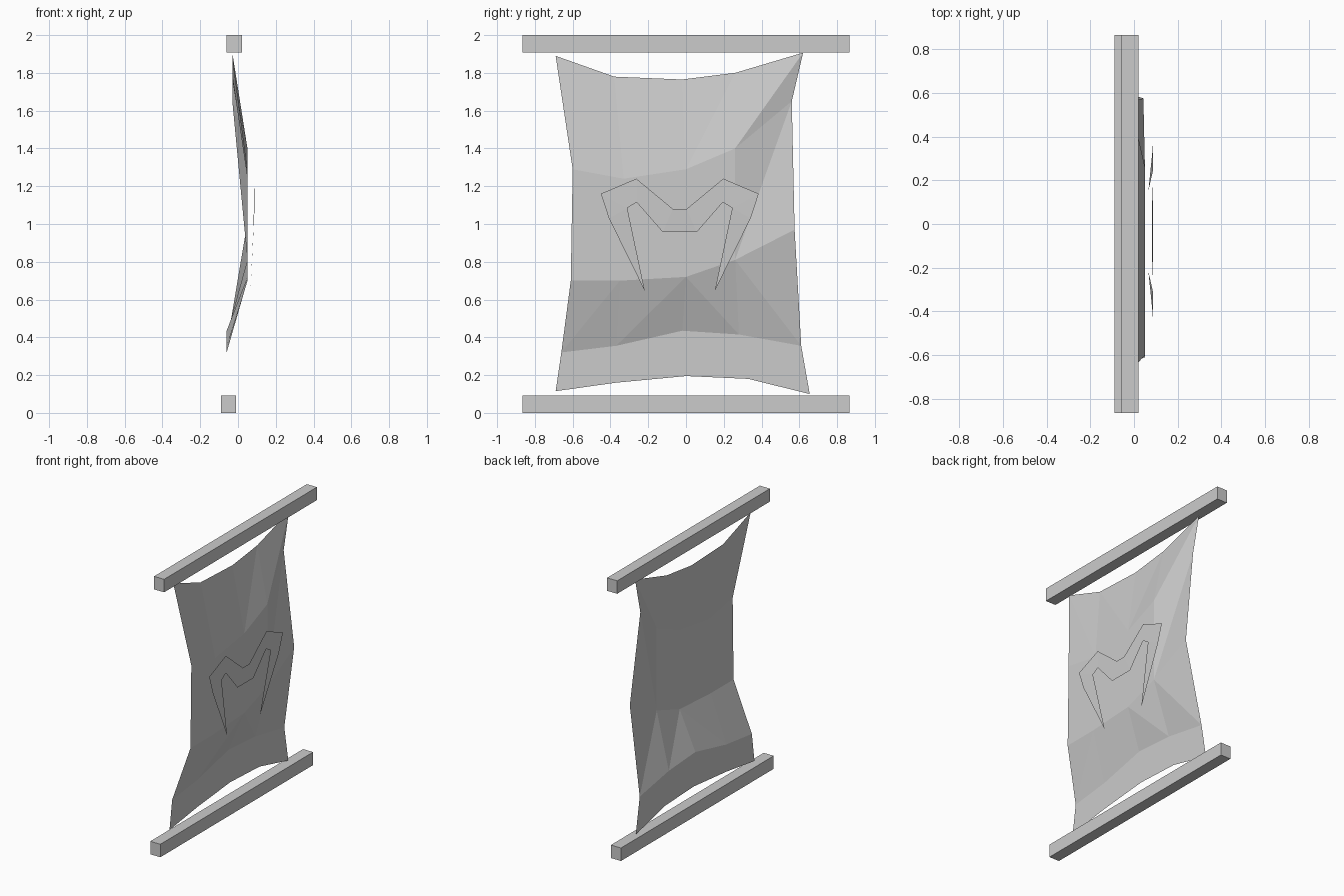
import bpy
import bmesh

cube = bpy.data.objects.get("Cube")
if cube:
    bpy.data.objects.remove(cube, do_unlink=True)

grey = bpy.data.materials.new("plain grey")
grey.use_nodes = True
colour = (0.6, 0.6, 0.6, 1)
grey.diffuse_color = colour
grey.node_tree.nodes["Principled BSDF"].inputs["Base Color"].default_value = colour


def make_object(name, bm):
    mesh = bpy.data.meshes.new(name)
    bm.to_mesh(mesh)
    bm.free()
    mesh.materials.append(grey)
    obj = bpy.data.objects.new(name, mesh)
    bpy.context.collection.objects.link(obj)
    return obj


def make_bar(name, x, z):
    bm = bmesh.new()
    bmesh.ops.create_cube(bm, size=1)
    bmesh.ops.scale(bm, vec=(0.08, 1.73, 0.093), verts=bm.verts)
    bmesh.ops.translate(bm, vec=(x, 0, z), verts=bm.verts)
    return make_object(name, bm)


# Wooden rails above and below the cloth
make_bar("top_rail", -0.02, 1.9535)
make_bar("bottom_rail", -0.05, 0.0465)

# Cloth rows from bottom to top: depth, then (y, z) across the width
rows = [
    (-0.06, [(-0.69, 0.115), (-0.37, 0.16), (0, 0.195), (0.33, 0.18), (0.655, 0.1)]),
    (-0.06, [(-0.66, 0.32), (-0.37, 0.355), (-0.02, 0.435), (0.28, 0.415), (0.61, 0.355)]),
    (0.05, [(-0.61, 0.7), (-0.35, 0.7), (0, 0.72), (0.26, 0.81), (0.575, 0.97)]),
    (0.05, [(-0.6, 1.29), (-0.33, 1.24), (0, 1.29), (0.26, 1.4), (0.56, 1.65)]),
    (-0.03, [(-0.69, 1.89), (-0.38, 1.78), (-0.02, 1.765), (0.26, 1.8), (0.62, 1.907)]),
]
bm = bmesh.new()
grid = [[bm.verts.new((x, y, z)) for y, z in points] for x, points in rows]
grid[3][-1].co.x = -0.03    # pulled-back fold under the upper corner
grid[2][-1].co.x = 0.043
for r in range(len(grid) - 1):
    for c in range(4):
        low_l, low_r = grid[r][c:c + 2]
        up_l, up_r = grid[r + 1][c:c + 2]
        # Creases fan towards the middle, reversed in the upper half
        if (c < 2) == (r < 2):
            triangles = [(low_l, low_r, up_r), (low_l, up_r, up_l)]
        else:
            triangles = [(low_l, low_r, up_l), (low_r, up_r, up_l)]
        for triangle in triangles:
            bm.faces.new(triangle)
make_object("cloth", bm)

# Emblem: half of a horned arch floating just in front of the cloth
outer = [(0.185, 0.645), (0.375, 1.03), (0.418, 1.16), (0.23, 1.24), (0.037, 1.08), (0, 1.08)]
inner = [(0.278, 1.085), (0.228, 1.115), (0.09, 0.957), (0, 0.957)]
bm = bmesh.new()


def emblem_vert(point):
    y, z = point
    return bm.verts.new((min(0.087, 0.066 + 0.05 * (z - 0.645)), y, z))


o = [emblem_vert(p) for p in outer]
i = [emblem_vert(p) for p in inner]
bm.faces.new((o[0], o[1], i[0]))
bm.faces.new((o[1], o[2], i[0]))
for k in range(3):
    bm.faces.new((o[k + 2], o[k + 3], i[k + 1], i[k]))
emblem = make_object("emblem", bm)
emblem.location.y = -0.033
mirror = emblem.modifiers.new("Mirror", "MIRROR")
mirror.use_axis = (False, True, False)
